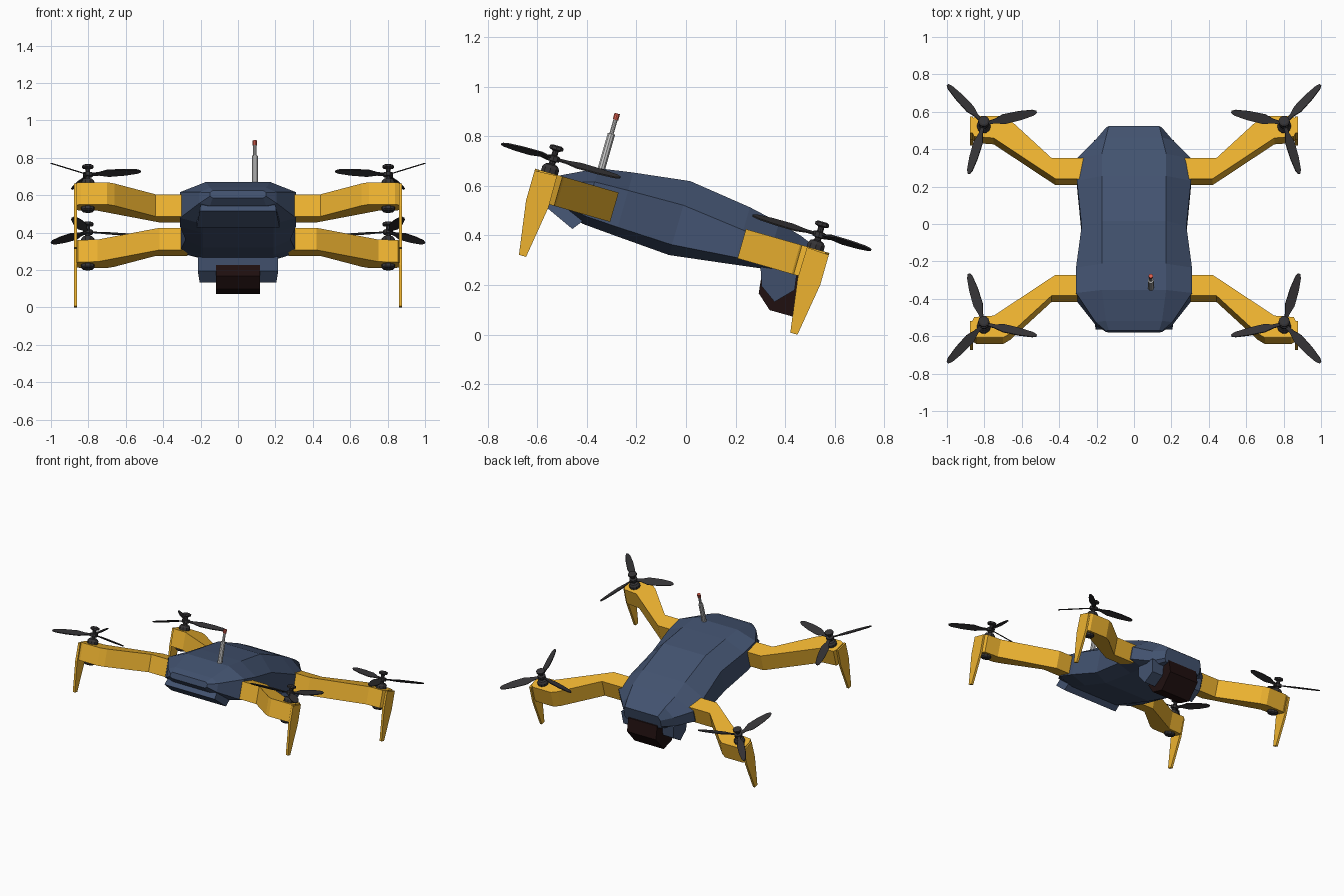
import bpy, bmesh, math
from mathutils import Matrix, Vector

# Whole aircraft is pitched nose-up about x
TILT = Matrix.Translation((0, 0, 0.45)) @ Matrix.Rotation(math.radians(-16), 4, 'X')
FLAT = Matrix.Identity(4)
MID = -0.028  # local y plane mirroring front arms to back arms


def material(name, rgb):
    m = bpy.data.materials.new(name)
    m.diffuse_color = (*rgb, 1)
    return m


blue = material("slate_blue", (0.055, 0.085, 0.16))
yellow = material("yellow", (0.85, 0.45, 0.03))
black = material("charcoal", (0.035, 0.033, 0.036))
lens = material("dark_lens", (0.014, 0.005, 0.005))
red = material("red", (0.75, 0.12, 0.08))


def loft(name, rings, mat, matrix=TILT):
    bm = bmesh.new()
    vs = [[bm.verts.new(matrix @ Vector(p)) for p in r] for r in rings]
    n = len(rings[0])
    for a, b in zip(vs, vs[1:]):
        for i in range(n):
            j = (i + 1) % n
            bm.faces.new((a[i], a[j], b[j], b[i]))
    bm.faces.new(vs[0])
    bm.faces.new(vs[-1])
    bmesh.ops.recalc_face_normals(bm, faces=bm.faces)
    me = bpy.data.meshes.new(name)
    bm.to_mesh(me)
    bm.free()
    if mat:
        me.materials.append(mat)
    ob = bpy.data.objects.new(name, me)
    bpy.context.collection.objects.link(ob)
    return ob


def turned(name, x, y, profile, mat, matrix=TILT, sides=10):
    # vertical turned part from (radius, height) pairs
    ang = [2 * math.pi * i / sides for i in range(sides)]
    return loft(name, [[(x + r * math.cos(a), y + r * math.sin(a), z) for a in ang]
                       for r, z in profile], mat, matrix)


# Faceted hull: y, top half width, top z, side half width, shoulder z, lower z, bottom half width, bottom z
hull = [
    (-0.595, 0.135, 0.012, 0.15, 0.0, -0.02, 0.135, -0.03),
    (-0.55, 0.15, 0.04, 0.205, 0.015, -0.045, 0.15, -0.06),
    (-0.40, 0.172, 0.115, 0.31, 0.058, -0.085, 0.19, -0.118),
    (-0.26, 0.172, 0.137, 0.31, 0.062, -0.092, 0.19, -0.128),
    (-0.03, 0.172, 0.167, 0.28, 0.066, -0.10, 0.19, -0.143),
    (0.23, 0.172, 0.132, 0.305, 0.036, -0.078, 0.19, -0.108),
    (0.36, 0.172, 0.105, 0.305, 0.02, -0.065, 0.19, -0.09),
    (0.46, 0.15, 0.078, 0.21, 0.01, -0.06, 0.175, -0.078),
    (0.53, 0.135, 0.05, 0.15, 0.02, -0.03, 0.14, -0.05),
]
loft("body", [[(a, y, ta), (b, y, sb), (b, y, lb), (c, y, bc),
               (-c, y, bc), (-b, y, lb), (-b, y, sb), (-a, y, ta)]
              for y, a, ta, b, sb, lb, c, bc in hull], blue)


def across(name, pts, mat):
    # side profile of (y, z, half width) spanning left to right
    loft(name, [[(s * h, y, z) for y, z, h in pts] for s in (-1, 1)], mat, FLAT)


# Nose sensor bar
across("nose_sensor_bar", [(-0.535, 0.548, 0.2), (-0.565, 0.515, 0.205), (-0.458, 0.426, 0.222),
                           (-0.40, 0.47, 0.222), (-0.44, 0.548, 0.2)], blue)
# Tail camera and its bracket
across("camera", [(0.31, 0.27, 0.118), (0.293, 0.167, 0.118), (0.337, 0.099, 0.118), (0.43, 0.073, 0.118),
                  (0.52, 0.175, 0.118), (0.505, 0.27, 0.118), (0.42, 0.33, 0.118)], lens)
across("camera_bracket", [(0.30, 0.28, 0.215), (0.305, 0.195, 0.215), (0.357, 0.132, 0.205),
                          (0.438, 0.18, 0.205), (0.45, 0.27, 0.215)], blue)

# Antenna
turned("antenna_base", 0.09, -0.388, [(0.016, 0.09), (0.016, 0.263)], None)
turned("antenna_rod", 0.09, -0.388, [(0.009, 0.263), (0.009, 0.322)], None)
turned("antenna_tip", 0.09, -0.388, [(0.012, 0.322), (0.012, 0.348)], red)

arm = [(0.27, -0.295), (0.42, -0.295), (0.75, -0.522), (0.855, -0.53), (0.868, -0.56),
       (0.868, -0.63), (0.84, -0.645), (0.70, -0.645), (0.66, -0.62), (0.44, -0.41), (0.27, -0.41)]
leg = [(-0.645, 0.035), (-0.552, 0.04), (-0.55, -0.09), (-0.582, -0.309), (-0.612, -0.309), (-0.645, -0.09)]
blade = [(0.01, 0.009), (0.06, 0.012), (0.11, 0.027), (0.2, 0.025), (0.27, 0.016), (0.29, 0.006)]
outline = blade + [(d, -w) for d, w in reversed(blade)]
MX, MY = 0.803, -0.585

for end, sy in (("front", 1), ("back", -1)):
    for side, sx in (("right", 1), ("left", -1)):
        tag = f"{end}_{side}_"
        flip = Matrix.Diagonal((sx, sy, 1, 1))
        if sy < 0:
            flip = Matrix.Translation((0, 2 * MID, 0)) @ flip
        M = TILT @ flip
        # Arm and landing leg
        loft(tag + "arm", [[(x, y, z) for x, y in arm] for z in (-0.08, 0.043)], yellow, M)
        loft(tag + "leg", [[(x, y, z) for y, z in leg] for x in (0.862, 0.878)], yellow, M)
        # Motor, hub and cap
        turned(tag + "motor", MX, MY, [(0.03, -0.102), (0.037, -0.095), (0.037, 0.062), (0.028, 0.075),
                                       (0.014, 0.08), (0.014, 0.09), (0.027, 0.092), (0.027, 0.112),
                                       (0.013, 0.116), (0.013, 0.134), (0.03, 0.14), (0.03, 0.152),
                                       (0.02, 0.157)], black, M)
        # Three pitched blades
        for k, deg in enumerate((74, 193, 312)):
            B = (M @ Matrix.Translation((MX, MY, 0.103)) @ Matrix.Rotation(math.radians(deg), 4, 'Z')
                 @ Matrix.Rotation(math.radians(24), 4, 'X'))
            loft(f"{tag}blade_{k + 1}", [[(d, w, z) for d, w in outline] for z in (-0.003, 0.003)], black, B)
